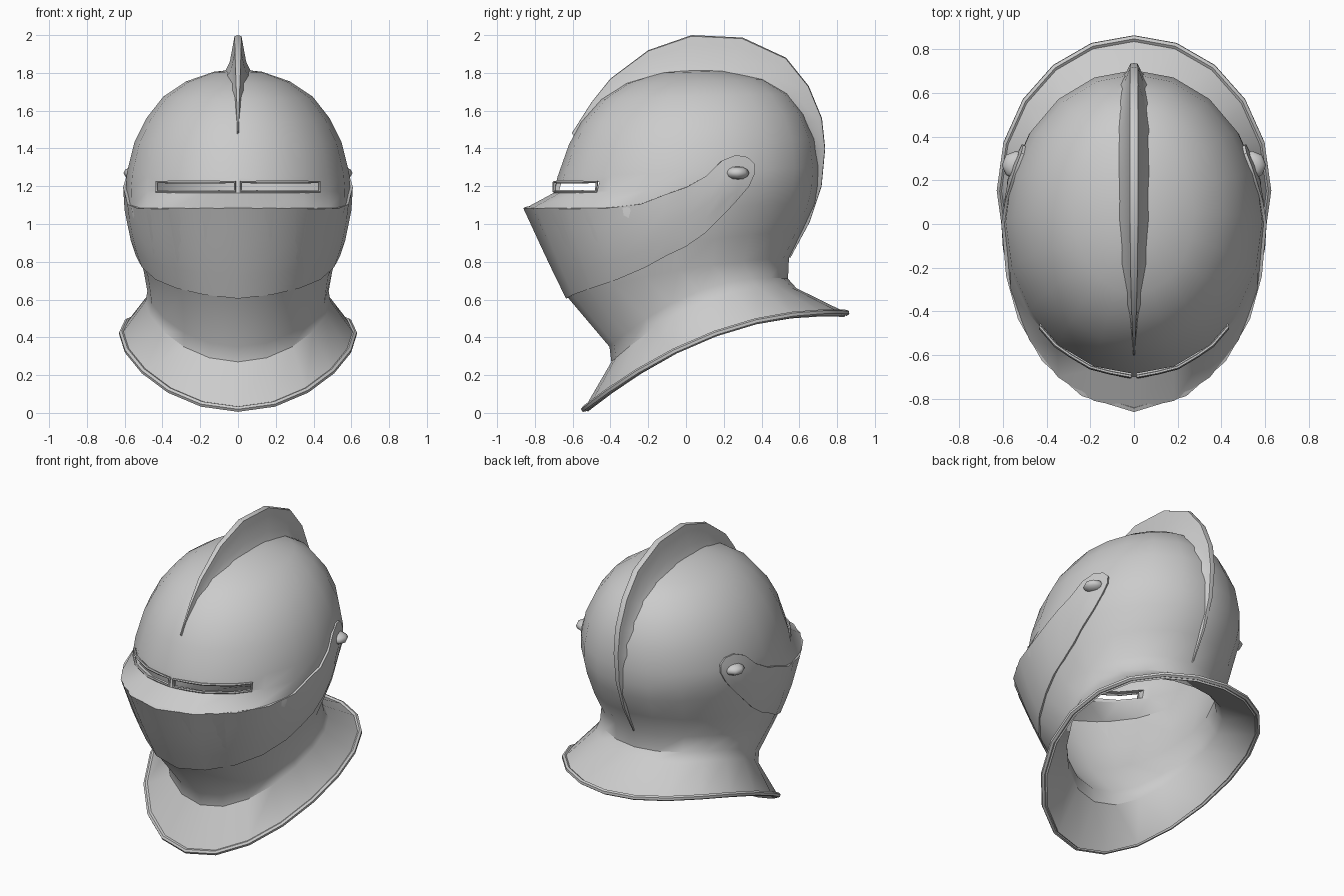
import bpy, bmesh, math
from mathutils import Vector
from mathutils.bvhtree import BVHTree

if "Cube" in bpy.data.objects:
    bpy.data.objects.remove(bpy.data.objects["Cube"])

SEG = 20


def make(name, bm):
    bmesh.ops.recalc_face_normals(bm, faces=bm.faces[:])
    me = bpy.data.meshes.new(name)
    bm.to_mesh(me)
    ob = bpy.data.objects.new(name, me)
    bpy.context.collection.objects.link(ob)
    return ob


def finish(ob, angle=35):
    bpy.ops.object.select_all(action='DESELECT')
    ob.select_set(True)
    bpy.context.view_layer.objects.active = ob
    bpy.ops.object.convert(target='MESH')
    bpy.ops.object.shade_smooth_by_angle(angle=math.radians(angle))


def mirror(ob):
    m = ob.modifiers.new("mirror", 'MIRROR')
    m.use_clip = True
    m.merge_threshold = 0.0005


def solidify(ob, t):
    m = ob.modifiers.new("thickness", 'SOLIDIFY')
    m.thickness = t
    m.offset = -1


def tube(name, pts, radius, mirrored=False):
    cu = bpy.data.curves.new(name, 'CURVE')
    cu.dimensions = '3D'
    cu.bevel_depth = radius
    cu.bevel_resolution = 1
    sp = cu.splines.new('POLY')
    sp.points.add(len(pts) - 1)
    for p, co in zip(sp.points, pts):
        p.co = (*co, 1)
    sp.use_cyclic_u = True
    ob = bpy.data.objects.new(name, cu)
    bpy.context.collection.objects.link(ob)
    if mirrored:
        finish(ob, 50)
        mirror(ob)
    finish(ob, 50)


def ring(yf, zf, yb, zb, w, bulge):
    out = []
    for i in range(SEG):
        a = 2 * math.pi * i / SEG
        t = (1 - math.cos(a)) / 2
        out.append((w * math.sin(a), yf + (yb - yf) * t,
                    zf + (zb - zf) * t + bulge * 4 * t * (1 - t)))
    return out


# Helmet shell: tilted rings (front y,z / back y,z / half width / side lift)
RINGS = [
    (-.54, .02, .85, .53, .615, .145),
    (-.395, .27, .585, .66, .49, .125),
    (-.405, .35, .54, .71, .48, .115),
    (-.625, .61, .545, .82, .50, .04),
    (-.73, .83, .62, .97, .557, 0),
    (-.848, 1.085, .685, 1.11, .593, -.01),
    (-.70, 1.165, .70, 1.2, .595, 0),
    (-.68, 1.25, .705, 1.3, .588, 0),
    (-.62, 1.42, .685, 1.45, .548, 0),
    (-.555, 1.54, .63, 1.58, .485, 0),
    (-.45, 1.66, .545, 1.69, .395, 0),
    (-.32, 1.745, .42, 1.765, .275, 0),
    (-.14, 1.80, .22, 1.81, .13, 0),
]
bm = bmesh.new()
loops = [[bm.verts.new(p) for p in ring(*r)] for r in RINGS]
for a, b in zip(loops, loops[1:]):
    for i in range(SEG):
        j = (i + 1) % SEG
        bm.faces.new((a[i], a[j], b[j], b[i]))
top = bm.verts.new((0, .04, 1.82))
for i in range(SEG):
    bm.faces.new((loops[-1][i], loops[-1][(i + 1) % SEG], top))
bvh = BVHTree.FromBMesh(bm)
shell = make("helmet_shell", bm)
solidify(shell, .025)

# Eye slit cutters
for s in (-1, 1):
    bm = bmesh.new()
    bmesh.ops.create_cube(bm, size=1)
    bmesh.ops.scale(bm, vec=(.418, .6, .05), verts=bm.verts)
    bmesh.ops.translate(bm, vec=(s * .221, -.72, 1.197), verts=bm.verts)
    cut = make("slit_cutter", bm)
    cut.hide_render = True
    cut.hide_set(True)
    m = shell.modifiers.new("slit", 'BOOLEAN')
    m.operation = 'DIFFERENCE'
    m.solver = 'EXACT'
    m.object = cut
finish(shell)


# Eye slit lips
def front_hit(x, z, off):
    p = bvh.ray_cast(Vector((x, -2, z)), Vector((0, 1, 0)))[0]
    return (p.x, p.y - off, p.z)


xs = [.016, .11, .2, .29, .36, .43]
tube("slit_lip", [front_hit(x, 1.222, .014) for x in xs]
     + [front_hit(x, 1.172, .004) for x in reversed(xs)], .008, True)

# Rolled collar edge
tube("collar_rim", ring(*RINGS[0]), .016)

# Face plate: (angle from front, bottom z, top z), laid on the shell
PLATE = [(0, .605, 1.084), (18, .625, 1.082), (36, .66, 1.08), (54, .705, 1.082),
         (72, .77, 1.105), (84, .83, 1.155), (95, .88, 1.195), (105, .95, 1.255),
         (113, 1.035, 1.335), (120, 1.115, 1.365), (126, 1.2, 1.355), (129, 1.27, 1.32)]
bm = bmesh.new()
cols = []
for deg, zb, zt in PLATE:
    a = math.radians(deg)
    d = Vector((math.sin(a), -math.cos(a), 0))
    if deg == 0:
        d.x = 0
    col = []
    for k in range(5):
        z = zb + (zt - zb) * k / 4
        hit = bvh.ray_cast(Vector((0, -.05, z)), d)[0]
        if hit is None:
            hit = bvh.ray_cast(Vector((.0005, -.05, z)), d)[0]
        p = hit + d * .014
        if deg == 0:
            p.x = 0
        col.append(bm.verts.new(p))
    cols.append(col)
for a, b in zip(cols, cols[1:]):
    for k in range(4):
        bm.faces.new((a[k], b[k], b[k + 1], a[k + 1]))
plate = make("face_plate", bm)
if plate.data.polygons[0].normal.y > 0:
    plate.data.flip_normals()
mirror(plate)
solidify(plate, .02)
finish(plate)

# Crest: (base y,z / ridge y,z / base half width / ridge half width)
CREST = [(-.58, 1.45, -.605, 1.48, .006, .003), (-.47, 1.61, -.5, 1.645, .022, .008),
         (-.36, 1.70, -.4, 1.77, .038, .014), (-.18, 1.775, -.2, 1.92, .06, .02),
         (.02, 1.80, .03, 2.0, .072, .023), (.23, 1.79, .3, 1.987, .075, .023),
         (.42, 1.745, .53, 1.88, .075, .023), (.54, 1.66, .65, 1.73, .072, .023),
         (.63, 1.53, .72, 1.56, .068, .022), (.675, 1.38, .737, 1.40, .06, .02),
         (.68, 1.2, .718, 1.2, .045, .016), (.625, 1.02, .655, 1.01, .028, .01),
         (.535, .83, .552, .82, .008, .004)]
bm = bmesh.new()
secs = []
for yb, zb, yt, zt, wb, wt in CREST:
    prof = [(wb, 0), (wb * .6, .3), (wt * 1.15, .75), (wt * .8, .97), (0, 1)]
    prof += [(-x, t) for x, t in reversed(prof[:-1])]
    secs.append([bm.verts.new((x, yb + (yt - yb) * t, zb + (zt - zb) * t)) for x, t in prof])
for a, b in zip(secs, secs[1:]):
    for k in range(len(a) - 1):
        bm.faces.new((a[k], a[k + 1], b[k + 1], b[k]))
finish(make("crest", bm), 50)

# Pivot rivets
hit, nor, _, _ = bvh.ray_cast(Vector((2, .27, 1.27)), Vector((-1, 0, 0)))
if nor.x < 0:
    nor = -nor
bm = bmesh.new()
bmesh.ops.create_uvsphere(bm, u_segments=8, v_segments=6, radius=.065)
bmesh.ops.scale(bm, vec=(1, 1, .55), verts=bm.verts)
bm.transform(nor.to_track_quat('Z', 'Y').to_matrix().to_4x4())
bmesh.ops.translate(bm, vec=hit + nor * .014, verts=bm.verts)
rivet = make("pivot_rivets", bm)
mirror(rivet)
finish(rivet, 60)
